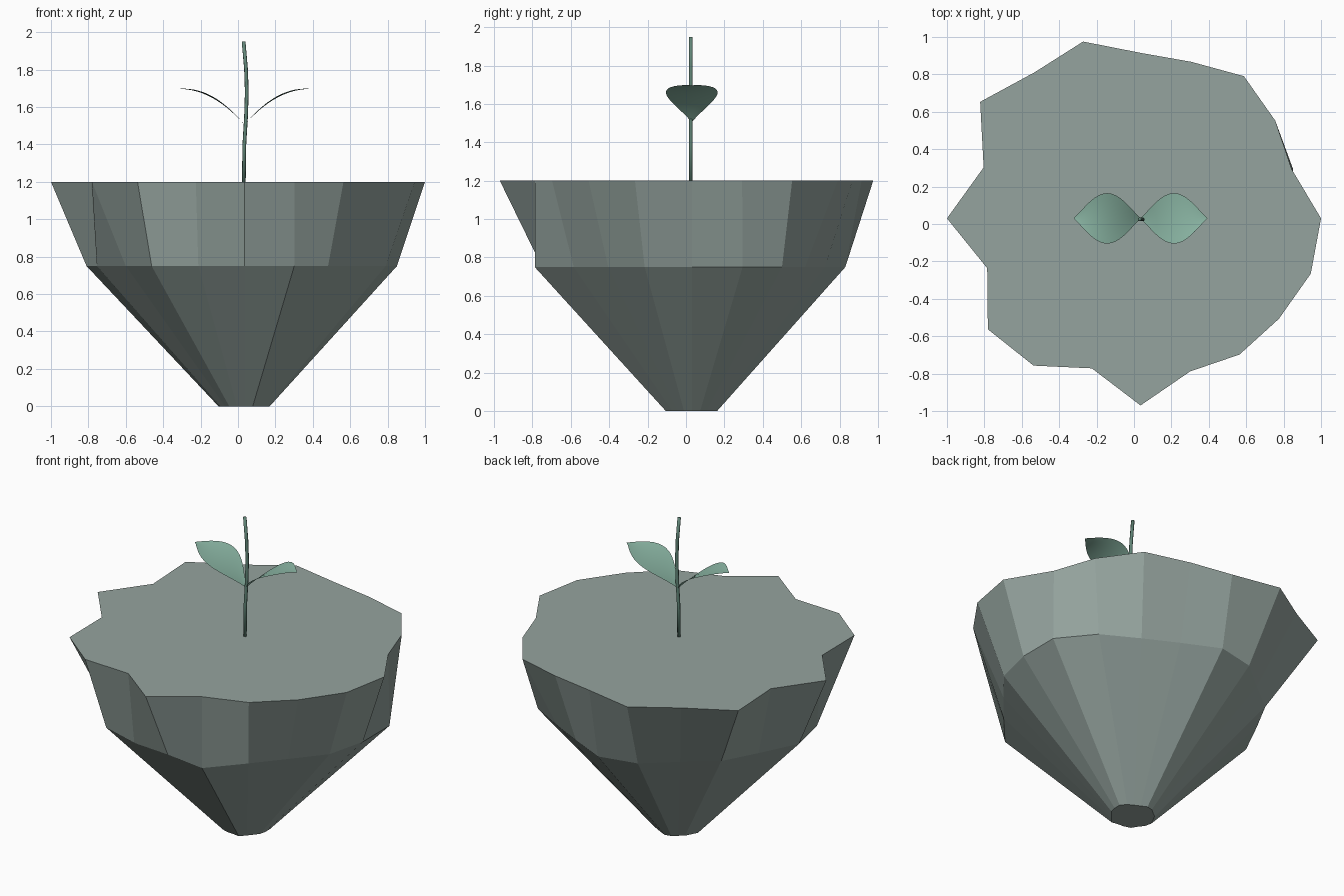
import bpy, bmesh, math
from mathutils import Vector

if "Cube" in bpy.data.objects:
    bpy.data.objects.remove(bpy.data.objects["Cube"])

CX, CY = 0.035, 0.03


def material(name, rgb):
    m = bpy.data.materials.new(name)
    m.diffuse_color = (*rgb, 1)
    m.use_nodes = True
    m.node_tree.nodes["Principled BSDF"].inputs["Base Color"].default_value = m.diffuse_color
    return m


stone = material("grey green stone", (0.30, 0.37, 0.345))
leaf_green = material("soft leaf green", (0.27, 0.49, 0.39))
stem_green = material("dark stem green", (0.12, 0.235, 0.185))


def finish(name, bm, mat, smooth=None):
    bmesh.ops.recalc_face_normals(bm, faces=bm.faces)
    me = bpy.data.meshes.new(name)
    bm.to_mesh(me)
    bm.free()
    me.materials.append(mat)
    ob = bpy.data.objects.new(name, me)
    bpy.context.collection.objects.link(ob)
    if smooth:
        for p in me.polygons:
            p.use_smooth = True
    return ob


def skin(bm, rings):
    # quads between closed rings
    for a, b in zip(rings, rings[1:]):
        n = len(a)
        for i in range(n):
            j = (i + 1) % n
            bm.faces.new((a[i], a[j], b[j], b[i]))


# Floating rock: 20 spokes with uneven radii, tapering to a small foot
top = [.965, .85, .89, .94, .88, .885, .994, .965, 1.06, .882,
       1.035, .862, 1.009, .973, .843, 1.0, .86, .90, .914, .957]
mid = [.815, .857, .80, .73, .73, .80, .785, .73, .76, .765,
       .845, .83, .785, .845, .80, .78, .86, .76, .74, .794]
bm = bmesh.new()
rings = []
for radii, z in (([r * .165 for r in mid], 0), (mid, .75), (top, 1.2)):
    ring = []
    for i, r in enumerate(radii):
        a = math.radians(18 * i)
        ring.append(bm.verts.new((CX + r * math.cos(a), CY + r * math.sin(a), z)))
    rings.append(ring)
skin(bm, rings)
bm.faces.new(rings[0])
bm.faces.new(rings[-1])
finish("rock_island", bm, stone)

# Stem: slim, slightly bowed tube
bm = bmesh.new()
rings = []
for x, z in ((.031, 1.19), (.034, 1.4), (.043, 1.55), (.047, 1.68), (.043, 1.8), (.03, 1.95)):
    rings.append([bm.verts.new((x + .01 * math.cos(k * math.pi / 4),
                                .025 + .01 * math.sin(k * math.pi / 4), z)) for k in range(8)])
skin(bm, rings)
bm.faces.new(rings[0])
bm.faces.new(rings[-1])
finish("stem", bm, stem_green, True)

# Leaves: pointed blades arching outwards, mirrored about the stem
NU, NV = 16, 8
for side, name in ((1, "leaf_right"), (-1, "leaf_left")):
    bm = bmesh.new()
    rows = []
    for i in range(NU + 1):
        t = i / NU
        half = .134 * math.sin(math.pi * t) ** 1.1 + .001
        z = 1.505 + .192 * (1 - (1 - t) ** 2.1)
        rows.append([bm.verts.new((CX + side * .357 * t, CY + half * v,
                                   z + .008 * v * v * math.sin(math.pi * t)))
                     for v in (2 * j / NV - 1 for j in range(NV + 1))])
    for a, b in zip(rows, rows[1:]):
        for j in range(NV):
            f = (a[j], b[j], b[j + 1], a[j + 1])
            bm.faces.new(f if side > 0 else f[::-1])
    finish(name, bm, leaf_green, True)
